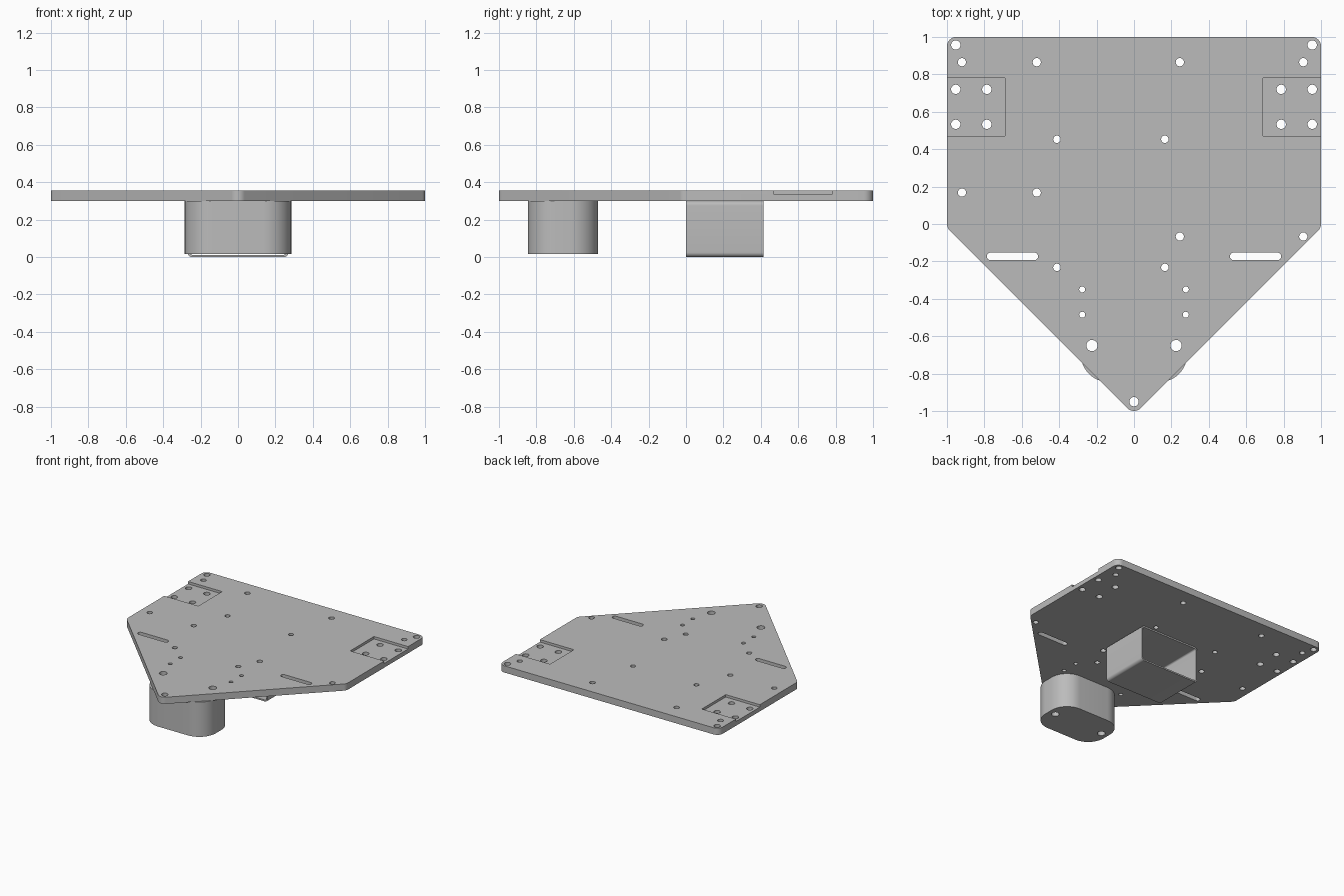
import bpy, bmesh, math
from mathutils import Vector

if "Cube" in bpy.data.objects:
    bpy.data.objects.remove(bpy.data.objects["Cube"])

grey = bpy.data.materials.new("plain grey")
grey.use_nodes = True
grey.diffuse_color = (0.5, 0.5, 0.5, 1)
grey.node_tree.nodes["Principled BSDF"].inputs["Base Color"].default_value = (0.5, 0.5, 0.5, 1)

TOP, UNDER = 0.355, 0.3


def rounded(points, radius, steps=8):
    """Outline of a counter-clockwise convex polygon with filleted corners."""
    out = []
    for i, p in enumerate(points):
        p = Vector(p)
        a = (Vector(points[i - 1]) - p).normalized()
        b = (Vector(points[(i + 1) % len(points)]) - p).normalized()
        half = a.angle(b) / 2
        centre = p + (a + b).normalized() * radius / math.sin(half)
        sweep = math.pi - 2 * half
        start = math.atan2(-a.x, a.y) + math.pi
        start = math.atan2(a.x, -a.y)
        for k in range(steps + 1):
            t = start + sweep * k / steps
            out.append(centre + radius * Vector((math.cos(t), math.sin(t))))
    return out


def box(x0, x1, y0, y1):
    return [(x0, y0), (x1, y0), (x1, y1), (x0, y1)]


def circle(x, y, r, n=24):
    return [(x + r * math.cos(math.tau * k / n), y + r * math.sin(math.tau * k / n)) for k in range(n)]


def prisms(name, outlines, z0, z1):
    """One object holding an upright prism for each outline."""
    bm = bmesh.new()
    for outline in outlines:
        low = [bm.verts.new((p[0], p[1], z0)) for p in outline]
        high = [bm.verts.new((p[0], p[1], z1)) for p in outline]
        bm.faces.new(low[::-1])
        bm.faces.new(high)
        for i in range(len(low)):
            j = (i + 1) % len(low)
            bm.faces.new((low[i], low[j], high[j], high[i]))
    mesh = bpy.data.meshes.new(name)
    bm.to_mesh(mesh)
    bm.free()
    mesh.materials.append(grey)
    obj = bpy.data.objects.new(name, mesh)
    bpy.context.collection.objects.link(obj)
    return obj


def activate(obj):
    bpy.ops.object.select_all(action='DESELECT')
    obj.select_set(True)
    bpy.context.view_layer.objects.active = obj


def cut(obj, outlines, z0, z1):
    cutter = prisms("cutter", outlines, z0, z1)
    cutter.hide_render = True
    activate(obj)
    mod = obj.modifiers.new("cut", 'BOOLEAN')
    mod.operation, mod.solver, mod.object = 'DIFFERENCE', 'EXACT', cutter
    bpy.ops.object.modifier_apply(modifier=mod.name)
    bpy.data.objects.remove(cutter)


def finish(obj):
    activate(obj)
    bpy.ops.object.shade_smooth_by_angle(angle=math.radians(30))


# Pentagonal base plate
plate = prisms("base_plate", [rounded([(0, -1.02), (1, -0.02), (1, 1), (-1, 1), (-1, -0.02)], 0.05)], UNDER, TOP)

# Shallow corner recesses, open to the sides
cut(plate, [box(0.69, 1.1, 0.47, 0.78), box(-1.1, -0.69, 0.47, 0.78)], 0.335, 0.5)

# Mirrored holes: tabs, corners, block bolts and small pilots
block_bolts = [circle(s * 0.225, -0.65, 0.03) for s in (-1, 1)]
holes = [circle(0, -0.95, 0.025)] + block_bolts
for s in (-1, 1):
    holes.append(circle(s * 0.953, 0.957, 0.025))
    holes += [circle(s * x, y, 0.025) for x in (0.953, 0.787) for y in (0.72, 0.533)]
    holes += [circle(s * 0.277, y, 0.016) for y in (-0.35, -0.485)]
    # Strap slots
    holes.append(rounded(box(s * 0.65 - 0.137, s * 0.65 + 0.137, -0.193, -0.153), 0.0195))

# Board mounting holes in rectangular patterns
for xs, ys, r in (((-0.92, -0.52), (0.865, 0.168), 0.022),
                  ((0.245, 0.905), (0.865, -0.067), 0.022),
                  ((-0.412, 0.165), (0.453, -0.232), 0.02)):
    holes += [circle(x, y, r) for x in xs for y in ys]
cut(plate, holes, 0.2, 0.5)
finish(plate)

# Rounded spacer block under the tip, bolted through
block = prisms("front_spacer_block", [rounded(box(-0.285, 0.285, -0.845, -0.47), 0.15, 12)], 0.015, UNDER)
cut(block, block_bolts, -0.2, 0.5)
finish(block)

# Rectangular tube under the middle, open front and back
tube = prisms("open_tube", [rounded(box(-0.27, 0.27, 0, 0.3), 0.025)], -0.415, 0)
cut(tube, [rounded(box(-0.258, 0.258, 0.012, 0.288), 0.013)], -0.6, 0.2)
activate(tube)
tube.rotation_euler.x = math.pi / 2
bpy.ops.object.transform_apply(location=False, rotation=True, scale=False)
finish(tube)
